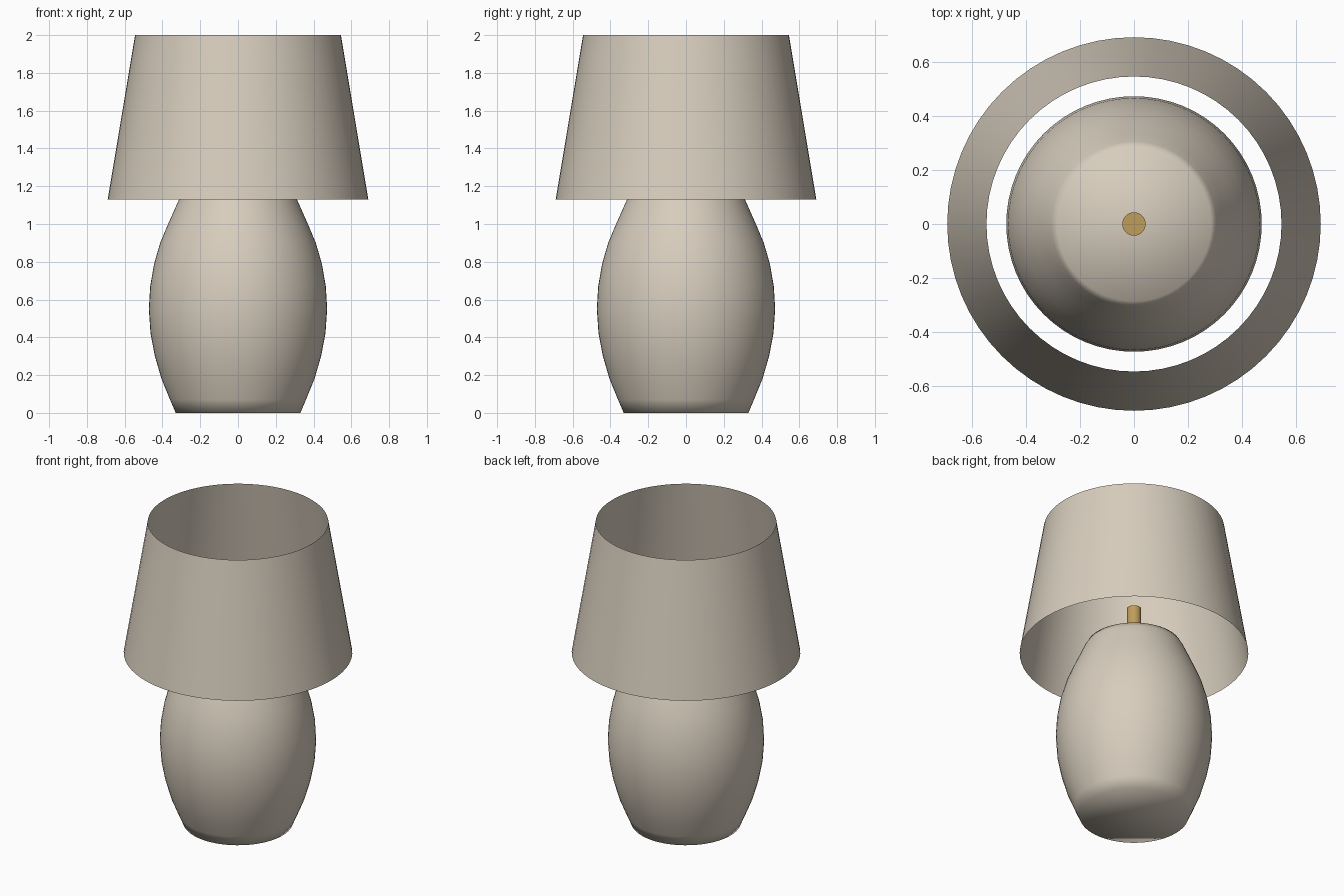
import bpy
import math

cube = bpy.data.objects.get("Cube")
if cube:
    bpy.data.objects.remove(cube, do_unlink=True)

SEGMENTS = 64


def make_material(name, rgb):
    mat = bpy.data.materials.new(name)
    mat.use_nodes = True
    mat.diffuse_color = (*rgb, 1)
    mat.node_tree.nodes["Principled BSDF"].inputs["Base Color"].default_value = (*rgb, 1)
    return mat


def lathe(name, profile, mat, capped, smooth_angle):
    """Revolve (radius, height) points around z, with optional end caps."""
    verts, faces = [], []
    for r, z in profile:
        for i in range(SEGMENTS):
            a = math.tau * i / SEGMENTS
            verts.append((r * math.cos(a), r * math.sin(a), z))
    for ring in range(len(profile) - 1):
        low = ring * SEGMENTS
        for i in range(SEGMENTS):
            j = (i + 1) % SEGMENTS
            faces.append((low + i, low + j, low + SEGMENTS + j, low + SEGMENTS + i))
    if capped:
        faces.append(tuple(reversed(range(SEGMENTS))))
        faces.append(tuple(range(len(verts) - SEGMENTS, len(verts))))
    mesh = bpy.data.meshes.new(name)
    mesh.from_pydata(verts, [], faces)
    mesh.materials.append(mat)
    obj = bpy.data.objects.new(name, mesh)
    bpy.context.collection.objects.link(obj)
    bpy.ops.object.select_all(action="DESELECT")
    obj.select_set(True)
    bpy.context.view_layer.objects.active = obj
    bpy.ops.object.shade_smooth_by_angle(angle=math.radians(smooth_angle))
    return obj


cream = make_material("warm cream", (0.68, 0.61, 0.51))
brass = make_material("brass", (0.52, 0.34, 0.10))

# Rounded ceramic body, softly shaded over both ends
body_profile = [(0.33, 0), (0.36, 0.07), (0.405, 0.18), (0.44, 0.3), (0.463, 0.42),
                (0.472, 0.55), (0.465, 0.67), (0.444, 0.79), (0.412, 0.9),
                (0.37, 1.0), (0.33, 1.09), (0.305, 1.145), (0.285, 1.18)]
lathe("lamp_body", body_profile, cream, True, 180)

# Metal stem rising from the body
lathe("stem", [(0.043, 1.17), (0.043, 1.44)], brass, True, 40)

# Thin tapered shade, open at both ends
lathe("lampshade", [(0.69, 1.13), (0.545, 2.0)], cream, False, 60)
